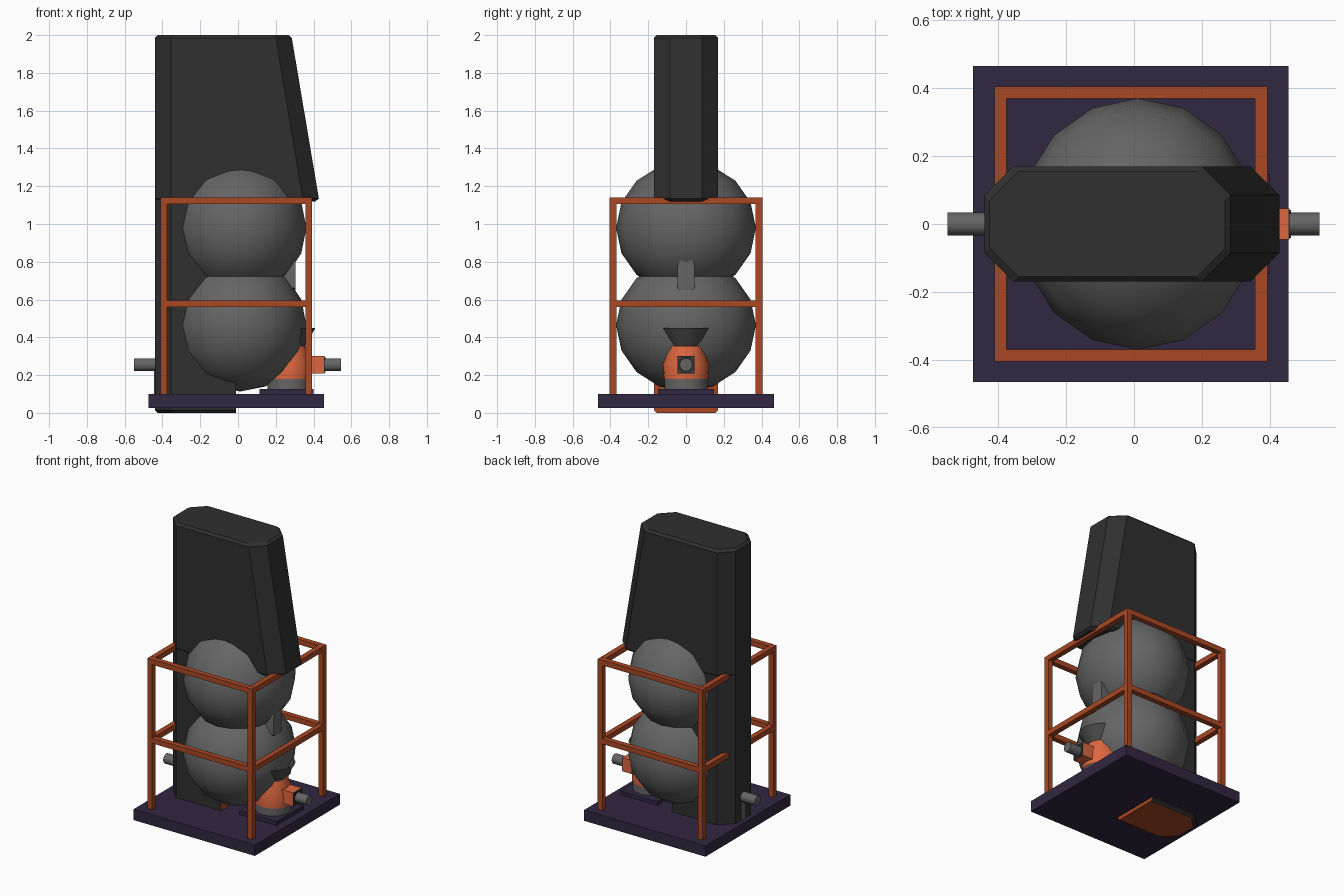
import bpy, bmesh, math
from mathutils import Matrix

if "Cube" in bpy.data.objects:
    bpy.data.objects.remove(bpy.data.objects["Cube"])


def mat(name, r, g, b):
    m = bpy.data.materials.new(name)
    m.diffuse_color = (r, g, b, 1)
    m.use_nodes = True
    m.node_tree.nodes["Principled BSDF"].inputs["Base Color"].default_value = m.diffuse_color
    return m


CHAR = mat("charcoal", 0.029, 0.029, 0.029)
GREY = mat("mid_grey", 0.13, 0.13, 0.13)
STEEL = mat("dark_grey", 0.075, 0.075, 0.075)
RUST = mat("rust_orange", 0.40, 0.065, 0.018)
ORANGE = mat("bright_orange", 0.72, 0.135, 0.05)
PURPLE = mat("dark_purple", 0.031, 0.02, 0.053)


def finish(name, bm, *mats, smooth=False):
    bmesh.ops.recalc_face_normals(bm, faces=bm.faces[:])
    me = bpy.data.meshes.new(name)
    bm.to_mesh(me)
    bm.free()
    for m in mats:
        me.materials.append(m)
    ob = bpy.data.objects.new(name, me)
    bpy.context.collection.objects.link(ob)
    if smooth:
        bpy.context.view_layer.objects.active = ob
        ob.select_set(True)
        bpy.ops.object.shade_smooth_by_angle(angle=math.radians(40))
        ob.select_set(False)
    return ob


def box(name, x, y, z, m):
    """Box from (min, max) ranges."""
    bm = bmesh.new()
    size = [b - a for a, b in (x, y, z)]
    mid = [(a + b) / 2 for a, b in (x, y, z)]
    bmesh.ops.create_cube(bm, size=1, matrix=Matrix.Translation(mid) @ Matrix.Diagonal((*size, 1)))
    return finish(name, bm, m)


def loft(bm, rings, caps=True):
    """Skin a list of equal-length point rings."""
    vs = [[bm.verts.new(p) for p in r] for r in rings]
    n = len(vs[0])
    for a, b in zip(vs, vs[1:]):
        for i in range(n):
            bm.faces.new((a[i], a[(i + 1) % n], b[(i + 1) % n], b[i]))
    if caps:
        bm.faces.new(vs[0])
        bm.faces.new(vs[-1])


def turned(name, profile, centre, m, axis='Z', n=20, caps=True):
    """Round part from (radius, height) points along an axis."""
    bm = bmesh.new()
    loft(bm, [[(r * math.cos(2 * math.pi * i / n), r * math.sin(2 * math.pi * i / n), h)
               for i in range(n)] for r, h in profile], caps)
    if axis == 'X':
        bm.transform(Matrix.Rotation(math.pi / 2, 4, 'Y'))
    bm.transform(Matrix.Translation(centre))
    return finish(name, bm, m, smooth=True)


def plan(x0, x1, w, z, c=0.085, right_cut=True):
    """Chamfered plan outline of the tower at height z."""
    d = c if right_cut else 0.0
    pts = [(x0, -w + c), (x0 + c, -w), (x1 - d, -w)]
    if right_cut:
        pts += [(x1, -w + c), (x1, w - c)]
    pts += [(x1 - d, w), (x0 + c, w), (x0, w - c)]
    return [(x, y, z) for x, y in pts]


# Tower: lower leg with an orange inner wall and underside
bm = bmesh.new()
loft(bm, [plan(-0.425, -0.01, 0.155, 0.0, right_cut=False),
          plan(-0.44, -0.01, 0.17, 0.015, right_cut=False),
          plan(-0.44, -0.01, 0.17, 1.13, right_cut=False)])
bm.normal_update()
bmesh.ops.recalc_face_normals(bm, faces=bm.faces[:])
for f in bm.faces:
    f.material_index = int(f.normal.z < -0.9 or f.normal.x > 0.9)
finish("tower_leg", bm, CHAR, RUST)

# Tower: overhanging hood with a sloped end
bm = bmesh.new()
loft(bm, [plan(-0.44, 0.41, 0.155, 1.12), plan(-0.44, 0.428, 0.17, 1.135),
          plan(-0.44, 0.285, 0.17, 1.985), plan(-0.425, 0.268, 0.155, 2.0)])
finish("tower_hood", bm, CHAR)

# Base plate
box("base_plate", (-0.475, 0.455), (-0.465, 0.465), (0.025, 0.10), PURPLE)

# Two low-sided round tanks and the grip bridging them
for name, z in (("lower_tank", 0.465), ("upper_tank", 0.98)):
    bm = bmesh.new()
    bmesh.ops.create_uvsphere(bm, u_segments=16, v_segments=8, radius=1)
    bm.transform(Matrix.Translation((0.012, 0, z)) @ Matrix.Diagonal((0.35, 0.37, 0.352, 1)))
    finish(name, bm, GREY, smooth=True)
bm = bmesh.new()
outline = [(0.046, 0.66), (0.035, 0.65), (-0.035, 0.65), (-0.046, 0.66)]
outline += [(-0.046 * math.cos(a), 0.775 + 0.046 * math.sin(a))
            for a in (math.pi * i / 8 for i in range(9))]
loft(bm, [[(x, y, z) for y, z in outline] for x in (0.1, 0.305)])
finish("tank_bridge", bm, GREY, smooth=True)

# Cage of square bars
X, Y, B = (-0.393, 0.375), (-0.387, 0.387), 0.018
for i, x in enumerate(X):
    for j, y in enumerate(Y):
        box(f"cage_post_{i}{j}", (x - B, x + B), (y - B, y + B), (0.1, 1.14), RUST)
for k, z in enumerate((0.56, 1.105)):
    zr = (z, z + 0.036)
    for i, x in enumerate(X):
        box(f"cage_side_rail_{k}{i}", (x - B, x + B), (Y[0] + B, Y[1] - B), zr, RUST)
    for j, y in enumerate(Y):
        box(f"cage_long_rail_{k}{j}", (X[0] + B, X[1] - B), (y - B, y + B), zr, RUST)

# Pump: pad, foot, body, funnel
P = (0.27, 0, 0)
box("pump_pad", (0.115, 0.40), (-0.148, 0.148), (0.10, 0.127), PURPLE)
turned("pump_foot", [(0.115, 0.127), (0.115, 0.18)], P, GREY)
turned("pump_body", [(0.117, 0.18), (0.121, 0.26), (0.092, 0.355)], P, ORANGE)
turned("funnel", [(0.08, 0.35), (0.09, 0.365), (0.14, 0.45), (0.128, 0.45), (0.078, 0.365), (0.0781, 0.36)],
       P, STEEL)

# Outlet block with dark face, bolts and pipe
box("outlet_block", (0.36, 0.455), (-0.046, 0.046), (0.208, 0.302), ORANGE)
box("outlet_face", (0.455, 0.458), (-0.045, 0.045), (0.209, 0.301), CHAR)
for i, (sy, sz) in enumerate(((-1, -1), (-1, 1), (1, -1), (1, 1))):
    turned(f"outlet_bolt_{i}", [(0.006, 0.458), (0.006, 0.463)],
           (0, sy * 0.035, 0.255 + sz * 0.036), STEEL, 'X', 8)
turned("outlet_pipe", [(0.034, 0.45), (0.034, 0.546)], (0, 0, 0.255), GREY, 'X', 16)

# Inlet pipe on the tower side
turned("inlet_pipe", [(0.034, -0.55), (0.034, -0.40)], (0, 0, 0.255), GREY, 'X', 16)
turned("inlet_drop", [(0.034, 0.10), (0.034, 0.255)], (-0.411, 0, 0), GREY, 'Z', 16)
